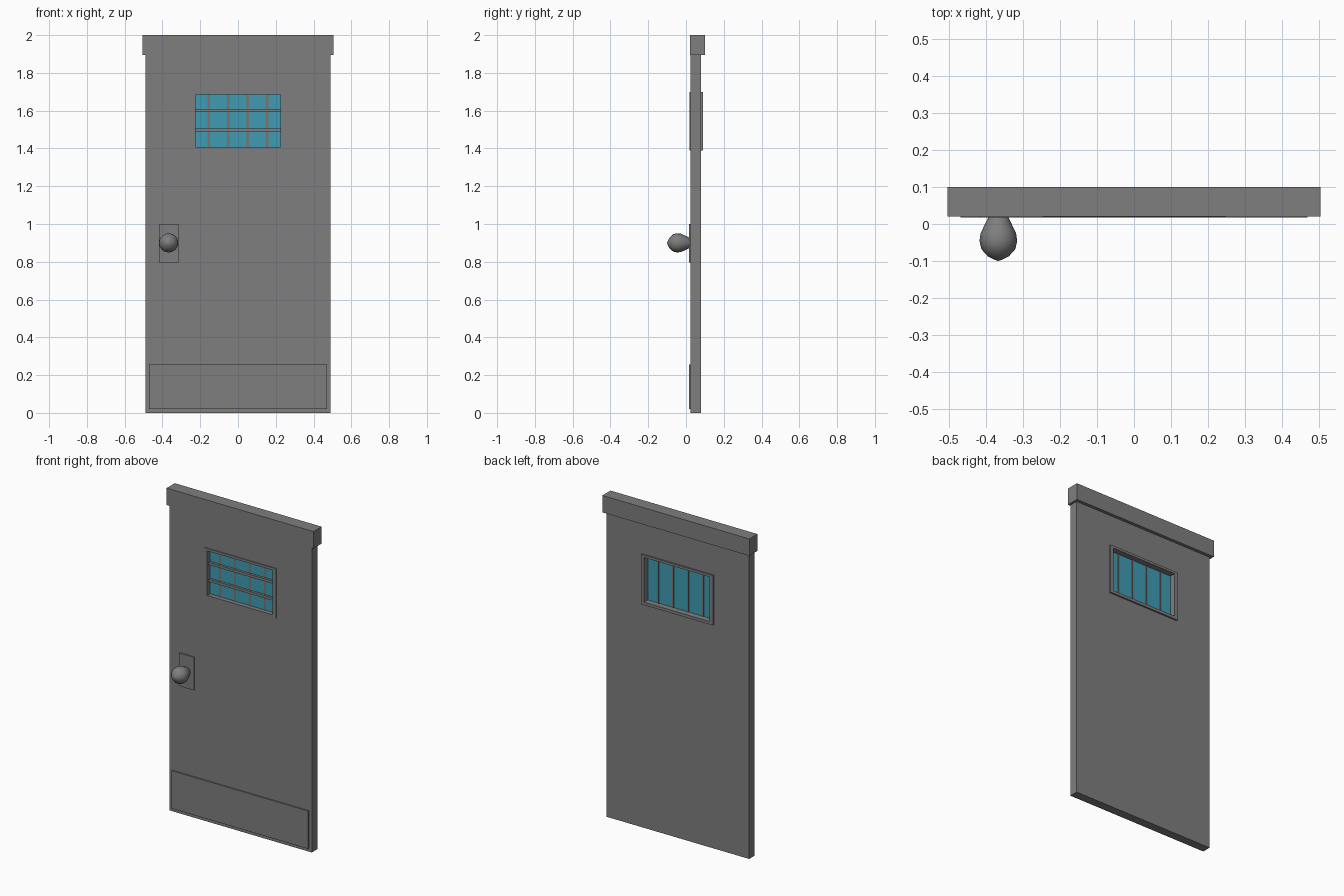
import bpy, bmesh, math
from mathutils import Matrix, Vector

cube = bpy.data.objects.get("Cube")
if cube:
    bpy.data.objects.remove(cube, do_unlink=True)


def material(name, rgb):
    m = bpy.data.materials.new(name)
    m.use_nodes = True
    color = (*rgb, 1)
    m.diffuse_color = color
    m.node_tree.nodes["Principled BSDF"].inputs["Base Color"].default_value = color
    return m


grey = material("grey metal", (0.21, 0.21, 0.21))
glass = material("blue glass", (0.05, 0.33, 0.45))
rust = material("warm grey bars", (0.22, 0.17, 0.15))


def finish(name, bm, mat):
    bmesh.ops.recalc_face_normals(bm, faces=bm.faces)
    mesh = bpy.data.meshes.new(name)
    bm.to_mesh(mesh)
    bm.free()
    mesh.materials.append(mat)
    ob = bpy.data.objects.new(name, mesh)
    bpy.context.collection.objects.link(ob)
    return ob


def box(name, x, y, z, mat=grey):
    """Box from (min, max) ranges."""
    bm = bmesh.new()
    size = [r[1] - r[0] for r in (x, y, z)]
    mid = Vector([(r[0] + r[1]) / 2 for r in (x, y, z)])
    bmesh.ops.create_cube(bm, size=1, matrix=Matrix.Translation(mid) @ Matrix.Diagonal((*size, 1)))
    return finish(name, bm, mat)


def ring(name, outer, inner, y):
    """Rectangular panel with a rectangular hole; rectangles are (x0, x1, z0, z1)."""
    bm = bmesh.new()
    loops = []
    for x0, x1, z0, z1 in (outer, inner):
        for depth in y:
            loops.append([bm.verts.new((px, depth, pz))
                          for px, pz in ((x0, z0), (x1, z0), (x1, z1), (x0, z1))])
    of, ob, inf, inb = loops
    for a, b in ((of, inf), (inf, inb), (inb, ob), (ob, of)):
        for i in range(4):
            j = (i + 1) % 4
            bm.faces.new((a[i], a[j], b[j], b[i]))
    return finish(name, bm, grey)


# Door slab with window opening, and header
opening = (-0.225, 0.225, 1.408, 1.685)
ring("door_slab", (-0.49, 0.49, 0, 1.895), (-0.235, 0.235, 1.40, 1.692), (0.025, 0.08))
box("header", (-0.505, 0.505), (0.02, 0.1), (1.895, 2.0))

# Window frame, pane and bars
ring("window_frame", (-0.247, 0.247, 1.39, 1.70), opening, (0.019, 0.09))
box("window_pane", (-0.225, 0.225), (0.047, 0.053), (1.408, 1.685), glass)
for i in range(4):
    x = -0.155 + i * 0.31 / 3
    box(f"vertical_bar_{i + 1}", (x - 0.006, x + 0.006), (0.044, 0.056), (1.408, 1.685), rust)
for i, z in enumerate((1.497, 1.602)):
    box(f"horizontal_bar_{i + 1}", (-0.225, 0.225), (0.032, 0.047), (z - 0.008, z + 0.008))

# Kick plate and handle plate
box("kick_plate", (-0.47, 0.47), (0.017, 0.026), (0.02, 0.255))
box("handle_plate", (-0.418, -0.315), (0.017, 0.026), (0.795, 1.0))

# Pear-shaped knob, turned around the y axis
profile = [(0.02, 0.026), (0, 0.036), (-0.025, 0.048), (-0.046, 0.051),
           (-0.068, 0.046), (-0.088, 0.028), (-0.096, 0.012), (-0.1, 0)]
bm = bmesh.new()
verts = [bm.verts.new((-0.367 + r, y, 0.9)) for y, r in profile]
edges = [bm.edges.new(pair) for pair in zip(verts, verts[1:])]
bmesh.ops.spin(bm, geom=verts + edges, cent=(-0.367, 0, 0.9), axis=(0, 1, 0),
               angle=math.tau, steps=16)
bmesh.ops.remove_doubles(bm, verts=bm.verts, dist=0.0005)
knob = finish("knob", bm, grey)
bpy.ops.object.select_all(action="DESELECT")
knob.select_set(True)
bpy.context.view_layer.objects.active = knob
bpy.ops.object.shade_smooth_by_angle(angle=math.radians(40))
